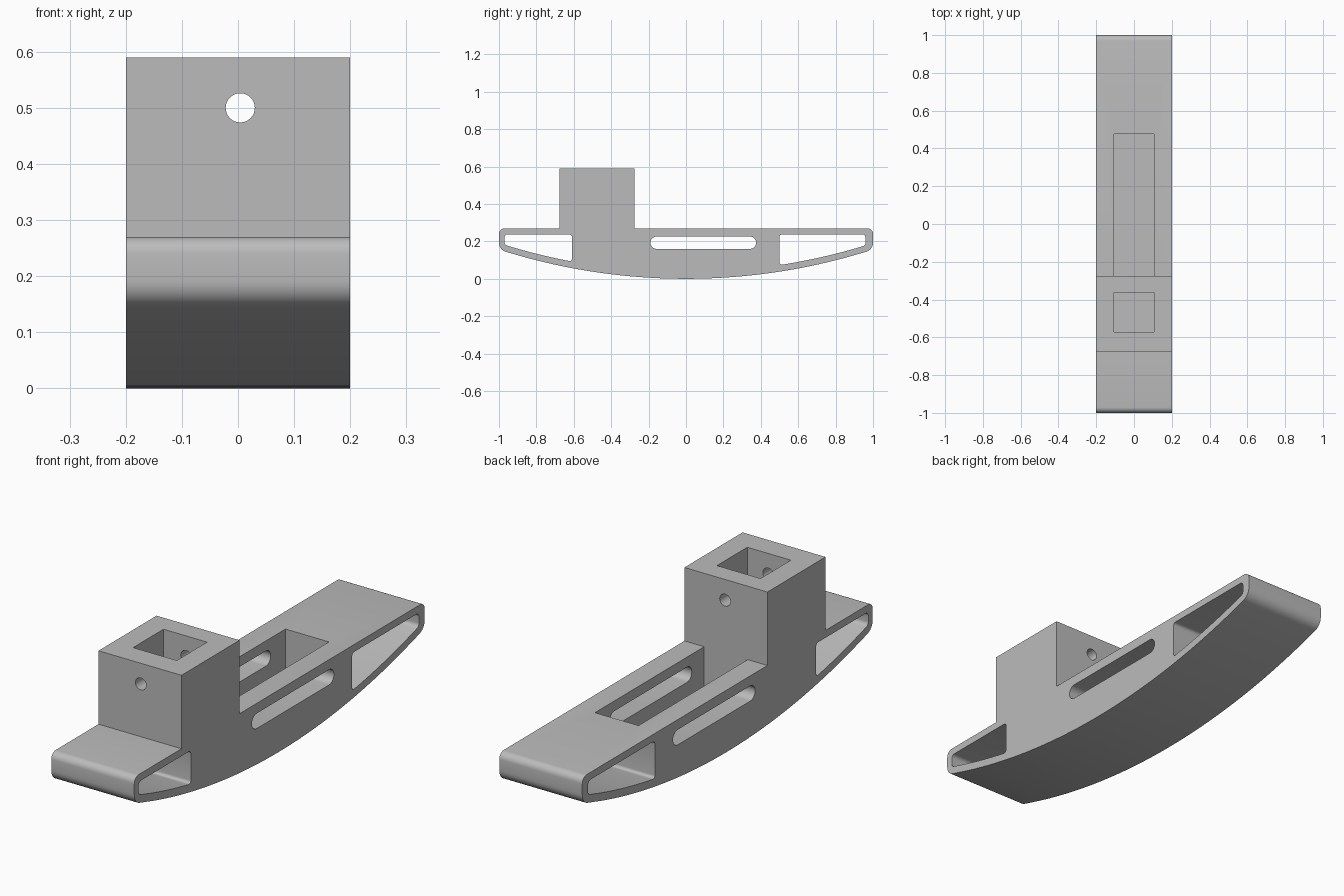
import bpy, bmesh, math
from mathutils import Vector

if "Cube" in bpy.data.objects:
    bpy.data.objects.remove(bpy.data.objects["Cube"], do_unlink=True)

grey = bpy.data.materials.new("plain grey")
grey.use_nodes = True
COLOUR = (0.5, 0.5, 0.5, 1)
grey.diffuse_color = COLOUR
grey.node_tree.nodes["Principled BSDF"].inputs["Base Color"].default_value = COLOUR

HALF = 0.2      # half width of the body
RADIUS = 3.28   # radius of the curved underside


def rocker(y, lift=0.0):
    """Point on the curved underside, raised by lift."""
    return (y, RADIUS - math.sqrt(RADIUS ** 2 - y * y) + lift)


def arc(y0, y1, lift=0.0, steps=24):
    return [rocker(y0 + (y1 - y0) * i / steps, lift) for i in range(steps + 1)]


def fillet(prev, corner, nxt, r, steps=6):
    """Round one corner of a profile."""
    p, c, n = Vector(prev), Vector(corner), Vector(nxt)
    a, b = (p - c).normalized(), (n - c).normalized()
    half = a.angle(b) / 2
    t = r / math.tan(half)
    centre = c + (a + b).normalized() * (r / math.sin(half))
    u, v = c + a * t - centre, c + b * t - centre
    sweep = u.angle(v)
    pts = []
    for i in range(steps + 1):
        f = i / steps
        d = (u * math.sin((1 - f) * sweep) + v * math.sin(f * sweep)) / math.sin(sweep)
        pts.append(tuple(centre + d))
    return pts


def extrude(name, profile, half):
    """Sweep a closed y-z profile across x."""
    bm = bmesh.new()
    face = bm.faces.new([bm.verts.new((-half, y, z)) for y, z in profile])
    new = bmesh.ops.extrude_face_region(bm, geom=[face])["geom"]
    bmesh.ops.translate(bm, vec=(2 * half, 0, 0),
                        verts=[g for g in new if isinstance(g, bmesh.types.BMVert)])
    bmesh.ops.recalc_face_normals(bm, faces=bm.faces)
    mesh = bpy.data.meshes.new(name)
    bm.to_mesh(mesh)
    bm.free()
    obj = bpy.data.objects.new(name, mesh)
    bpy.context.collection.objects.link(obj)
    mesh.materials.append(grey)
    return obj


def box_profile(y0, y1, z0, z1):
    return [(y0, z0), (y1, z0), (y1, z1), (y0, z1)]


# Body outline: curved underside, rounded ends, raised tower
TOP, TOWER_TOP = 0.27, 0.59
outline = arc(-0.86, 0.86, steps=40)
outline += fillet(rocker(0.86), (1, 0.155), (1, TOP), 0.05)
outline += fillet((1, 0.155), (1, TOP), (0.8, TOP), 0.03)
outline += [(-0.275, TOP), (-0.275, TOWER_TOP), (-0.675, TOWER_TOP), (-0.675, TOP)]
outline += fillet((-0.8, TOP), (-1, TOP), (-1, 0.155), 0.03)
outline += fillet((-1, TOP), (-1, 0.155), rocker(-0.86), 0.05)
body = extrude("rocker_body", outline, HALF)


# Side windows near both ends, their lower edge following the underside
def window(name, inner, outer):
    s = 1 if outer > 0 else -1
    top, wall = 0.238, 0.035
    low_in, low_out = rocker(inner, wall), rocker(outer, wall)
    pts = fillet((outer, top), (inner, top), low_in, 0.015)
    pts += fillet((inner, top), low_in, rocker(inner + s * 0.05, wall), 0.012)
    pts += arc(inner + s * 0.03, outer - s * 0.05, wall, 12)
    pts += fillet(rocker(outer - s * 0.05, wall), low_out, (outer, top), 0.018)
    pts += fillet(low_out, (outer, top), (inner, top), 0.018)
    return extrude(name, pts, HALF + 0.1)


# Round-ended slot through both side walls
def slot(y0, y1, z, r, steps=12):
    pts = []
    for y, start in ((y1, -math.pi / 2), (y0, math.pi / 2)):
        c = y - r if y == y1 else y + r
        for i in range(steps + 1):
            a = start + math.pi * i / steps
            pts.append((c + r * math.cos(a), z + r * math.sin(a)))
    return extrude("slot_cutter", pts, HALF + 0.1)


# Pin hole running front to back through the tower
bpy.ops.mesh.primitive_cylinder_add(vertices=32, radius=0.026, depth=0.6,
                                    location=(0.004, -0.475, 0.5),
                                    rotation=(math.pi / 2, 0, 0))
pin = bpy.context.object
pin.name = "pin_hole_cutter"
pin.data.materials.append(grey)

FLOOR = 0.07
cutters = [
    window("front_window_cutter", -0.61, -0.97),
    window("back_window_cutter", 0.5, 0.96),
    slot(-0.19, 0.375, 0.193, 0.033),
    extrude("top_pocket_cutter", box_profile(-0.275, 0.477, FLOOR, 0.4), 0.105),
    extrude("tower_socket_cutter", box_profile(-0.572, -0.363, FLOOR, 0.7), 0.105),
    pin,
]

for cutter in cutters:
    mod = body.modifiers.new(cutter.name, "BOOLEAN")
    mod.operation = "DIFFERENCE"
    mod.solver = "EXACT"
    mod.object = cutter

# Bake the cuts, then drop the cutters
bpy.context.view_layer.update()
baked = bpy.data.meshes.new_from_object(
    body.evaluated_get(bpy.context.evaluated_depsgraph_get()))
body.modifiers.clear()
body.data = baked
for cutter in cutters:
    bpy.data.objects.remove(cutter, do_unlink=True)

bpy.ops.object.select_all(action="DESELECT")
body.select_set(True)
bpy.context.view_layer.objects.active = body
bpy.ops.object.shade_smooth_by_angle(angle=math.radians(30))
